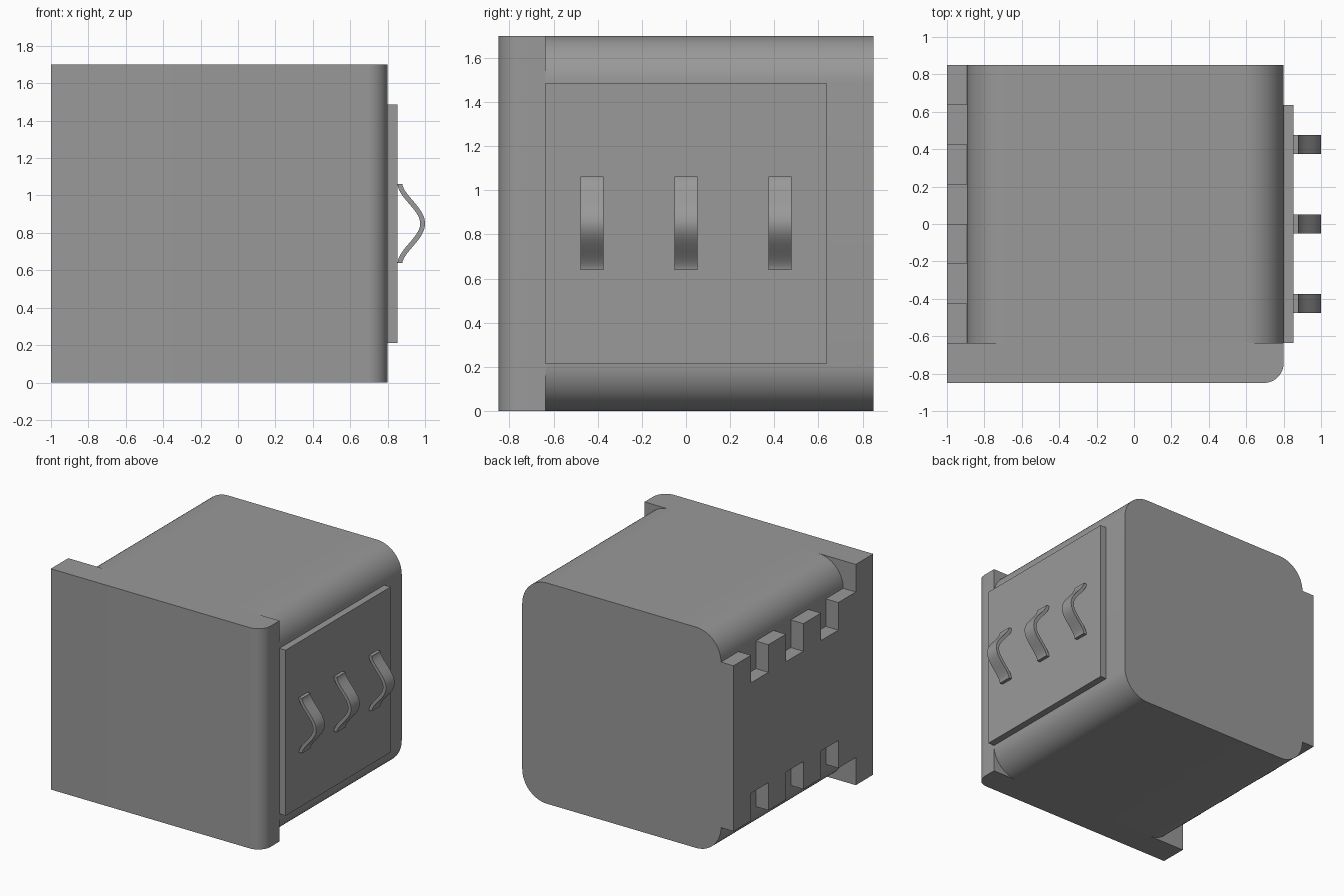
import bpy, bmesh, math
from mathutils import Vector

if "Cube" in bpy.data.objects:
    bpy.data.objects.remove(bpy.data.objects["Cube"])

grey = bpy.data.materials.new("dark_grey")
grey.diffuse_color = (0.32, 0.32, 0.32, 1)
grey.use_nodes = True
grey.node_tree.nodes["Principled BSDF"].inputs["Base Color"].default_value = grey.diffuse_color


def prism(name, pts, axis, a, b, smooth=True):
    """Extrude a 2D profile along an axis from a to b (profile uses the other two axes)."""
    def place(p, d):
        return {'x': (d, p[0], p[1]), 'y': (p[0], d, p[1]), 'z': (p[0], p[1], d)}[axis]
    bm = bmesh.new()
    face = bm.faces.new([bm.verts.new(place(p, a)) for p in pts])
    res = bmesh.ops.extrude_face_region(bm, geom=[face], use_keep_orig=True)
    shift = Vector(place((0, 0), b - a))
    bmesh.ops.translate(bm, vec=shift,
                        verts=[v for v in res['geom'] if isinstance(v, bmesh.types.BMVert)])
    bmesh.ops.recalc_face_normals(bm, faces=bm.faces)
    me = bpy.data.meshes.new(name)
    bm.to_mesh(me)
    bm.free()
    me.materials.append(grey)
    ob = bpy.data.objects.new(name, me)
    bpy.context.collection.objects.link(ob)
    if smooth:
        bpy.ops.object.select_all(action='DESELECT')
        ob.select_set(True)
        bpy.context.view_layer.objects.active = ob
        bpy.ops.object.shade_smooth_by_angle(angle=math.radians(30))
    return ob


def arc(cx, cy, r, start, n=14):
    """Quarter circle, counter-clockwise from the start angle in degrees."""
    return [(cx + r * math.cos(math.radians(start + 90 * i / n)),
             cy + r * math.sin(math.radians(start + 90 * i / n))) for i in range(n + 1)]


H = 1.7        # height
R = 0.2125     # body corner radius, also the tooth pitch
L, X = -0.893, 0.8

# Rounded main body
body = (arc(X - R, H - R, R, 0) + arc(L + R, H - R, R, 90)
        + arc(L + R, R, R, 180) + arc(X - R, R, R, 270))
prism("body", body, 'y', -0.6375, 0.85)

# Front plate with one rounded vertical edge
plate = [(-1, -0.6375), (-1, -0.85)] + arc(X - 0.106, -0.744, 0.106, 270) + [(X, -0.6375)]
prism("front_plate", plate, 'z', 0, H)

# Left slab with teeth along its top and bottom
top = []
for i in range(7):
    z = H - R if i % 2 == 0 else H - 2 * R
    top += [(0.85 - i * R, z), (0.85 - (i + 1) * R, z)]
bottom = [(y, H - z) for y, z in reversed(top)]
prism("toothed_side", top + bottom, 'x', -1, L, smooth=False)

# Right side panel
prism("contact_panel", [(-0.6375, R), (0.6375, R), (0.6375, H - R), (-0.6375, H - R)],
      'x', X - 0.01, 0.853, smooth=False)

# Three bowed spring contacts
n, half, thick, rise, power = 32, 0.212, 0.013, 0.121, 0.88
outer, inner = [], []
for i in range(n + 1):
    t = -1 + 2 * i / n
    bell = max(0.5 + 0.5 * math.cos(math.pi * t), 1e-6)
    x = 0.866 + rise * bell ** power
    slope = (-rise * power * bell ** (power - 1)
             * 0.5 * math.pi * math.sin(math.pi * t) / half)
    nx, nz = Vector((1, -slope)).normalized() * thick
    z = H / 2 + t * half
    outer.append((x + nx, z + nz))
    inner.append((x - nx, z - nz))
for k, y in enumerate((-0.425, 0, 0.425)):
    prism(f"spring_contact_{k + 1}", outer + inner[::-1], 'y', y - 0.052, y + 0.052)
